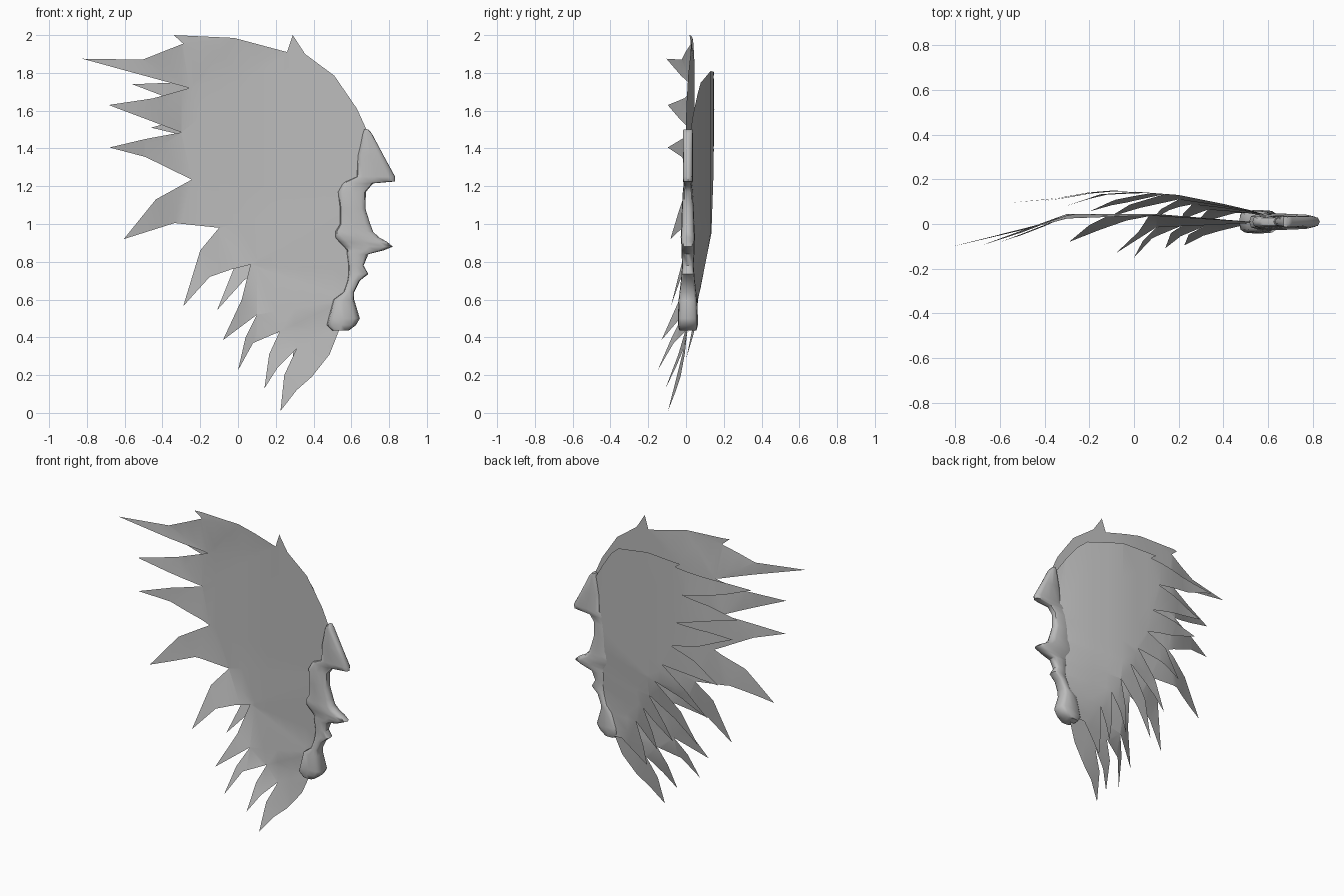
import bpy, bmesh, math
from mathutils import Vector
from mathutils.geometry import delaunay_2d_cdt

cube = bpy.data.objects.get("Cube")
if cube:
    bpy.data.objects.remove(cube, do_unlink=True)

grey = bpy.data.materials.new("plain_grey")
grey.use_nodes = True
COLOUR = (0.5, 0.5, 0.5, 1)
grey.diffuse_color = COLOUR
grey.node_tree.nodes["Principled BSDF"].inputs["Base Color"].default_value = COLOUR


def finish(bm, name, angle):
    mesh = bpy.data.meshes.new(name)
    bm.to_mesh(mesh)
    bm.free()
    mesh.materials.append(grey)
    ob = bpy.data.objects.new(name, mesh)
    bpy.context.collection.objects.link(ob)
    bpy.ops.object.select_all(action='DESELECT')
    ob.select_set(True)
    bpy.context.view_layer.objects.active = ob
    bpy.ops.object.shade_smooth_by_angle(angle=math.radians(angle))


def lerp_curve(curve, x):
    """Depth of a polyline (sorted by falling x) at x."""
    if x >= curve[0][0]:
        return curve[0][1]
    for (x0, y0), (x1, y1) in zip(curve, curve[1:]):
        if x >= x1:
            return y0 + (y1 - y0) * (x0 - x) / (x0 - x1)
    return curve[-1][1]


def feather_sheet(name, outline, curve):
    """Thin sheet from (x, z, droop) points, bent in y along a curve."""
    flat = [Vector(p[:2]) for p in outline]
    points, _, tris, origin, _, _ = delaunay_2d_cdt(
        flat, [], [list(range(len(flat)))], 1, 1e-5)
    bm = bmesh.new()
    verts = []
    for p, src in zip(points, origin):
        droop = outline[src[0]][2] if src and len(outline[src[0]]) > 2 else 0
        verts.append(bm.verts.new((p.x, droop, p.y)))
    for t in tris:
        bm.faces.new([verts[i] for i in t])
    # vertical cuts so that the sheet can bend
    for i in range(-7, 8):
        bmesh.ops.bisect_plane(bm, geom=bm.verts[:] + bm.edges[:] + bm.faces[:],
                               plane_co=(i * 0.1, 0, 0), plane_no=(1, 0, 0))
    for v in bm.verts:
        v.co.y += lerp_curve(curve, v.co.x)
    bmesh.ops.recalc_face_normals(bm, faces=bm.faces[:])
    finish(bm, name, 60)


# Inner edge shared by both sheets, hidden inside the bone
inner = [(.54, .45), (.57, .6), (.62, .75), (.61, .85), (.62, 1.0), (.6, 1.15), (.65, 1.25)]

# Front feathers
front = [
    (.68, 1.5), (.63, 1.61), (.51, 1.785), (.355, 1.9), (.29, 2.0), (.26, 1.91),
    (-.02, 1.985, -.01), (-.34, 2.0, -.02), (-.29, 1.955, -.02), (-.505, 1.87, -.04),
    (-.825, 1.875, -.105), (-.257, 1.72), (-.45, 1.665, -.03), (-.685, 1.63, -.105),
    (-.3, 1.485), (-.49, 1.45, -.04), (-.68, 1.405, -.105), (-.49, 1.355, -.04),
    (-.245, 1.235), (-.435, 1.13, -.04), (-.605, .92, -.095), (-.336, 1.005, -.02),
    (-.1, .98), (-.2, .86, -.05), (-.29, .565, -.125), (-.15, .72, -.07),
    (-.035, .76, -.03), (.066, .785, -.01), (.02, .6, -.08), (-.08, .385, -.175),
    (.1, .52, -.06), (.04, .4, -.12), (0, .225, -.195), (.08, .37, -.11),
    (.22, .43, -.04), (.165, .31, -.08), (.14, .13, -.15), (.21, .24, -.09),
    (.31, .34, -.04), (.245, .2, -.08), (.225, .01, -.13), (.31, .12, -.08),
    (.39, .19, -.05), (.485, .31, -.02)] + inner
feather_sheet("front_feathers", front,
              [(.65, 0), (.4, .02), (.1, .045), (-.3, .045), (-.45, .02), (-.85, 0)])

# Rear feathers
rear = [
    (.67, 1.47), (.6, 1.58), (.52, 1.69), (.45, 1.75), (.2, 1.81), (-.06, 1.805), (-.02, 1.775),
    (-.3, 1.75, -.01), (-.56, 1.74, -.02), (-.35, 1.66, -.01), (-.08, 1.6),
    (-.25, 1.57, -.01), (-.46, 1.51, -.02), (-.25, 1.46, -.01), (-.03, 1.4),
    (-.25, 1.39, -.01), (-.42, 1.37, -.02), (-.2, 1.28, -.01), (.01, 1.23),
    (-.15, 1.17, -.02), (-.3, 1.02, -.05), (-.12, 1.06, -.02), (.08, 1.08),
    (-.08, .93, -.04), (-.2, .76, -.09), (-.03, .87, -.05), (.14, .95),
    (-.02, .77, -.06), (-.11, .545, -.12), (.03, .7, -.07), (.2, .83, -.02),
    (.12, .65, -.07), (.08, .51, -.12), (.16, .61, -.07), (.26, .72, -.03),
    (.22, .55, -.08), (.21, .42, -.12), (.26, .5, -.08), (.33, .6, -.04),
    (.3, .43, -.08), (.29, .29, -.11), (.37, .37, -.07), (.45, .45, -.03)] + inner
feather_sheet("rear_feathers", rear,
              [(.65, .02), (.55, .055), (.4, .09), (.2, .13), (0, .145),
               (-.15, .153), (-.35, .125), (-.55, .115)])

# Wing bone: horizontal sections (z, x min, x max, half depth)
sections = [
    (1.5, .668, .69, .024), (1.48, .66, .708, .026), (1.36, .632, .772, .026),
    (1.25, .625, .832, .027), (1.225, .57, .83, .026), (1.215, .555, .715, .022),
    (1.17, .53, .677, .027), (1.08, .54, .675, .032), (1.0, .54, .7, .034),
    (.96, .515, .715, .036), (.93, .515, .745, .038), (.905, .535, .79, .036),
    (.88, .56, .82, .034), (.86, .575, .77, .034), (.84, .577, .69, .034),
    (.78, .585, .665, .03), (.735, .585, .69, .034), (.7, .58, .645, .037),
    (.64, .56, .615, .044), (.6, .505, .615, .049), (.5, .478, .645, .053),
    (.465, .47, .625, .053), (.435, .5, .585, .045)]
SIDES = 12


def rounded(c):
    return math.copysign(abs(c) ** 0.6, c)


bm = bmesh.new()
rings = []
for z, x0, x1, d in sections:
    ring = []
    for i in range(SIDES):
        a = 2 * math.pi * i / SIDES
        ring.append(bm.verts.new(((x0 + x1) / 2 + (x1 - x0) / 2 * rounded(math.cos(a)),
                                  0.01 + d * rounded(math.sin(a)), z)))
    rings.append(ring)
for r0, r1 in zip(rings, rings[1:]):
    for i in range(SIDES):
        j = (i + 1) % SIDES
        bm.faces.new((r0[i], r0[j], r1[j], r1[i]))
bm.faces.new(rings[0])
bm.faces.new(rings[-1])
bmesh.ops.recalc_face_normals(bm, faces=bm.faces[:])
finish(bm, "wing_bone", 50)
